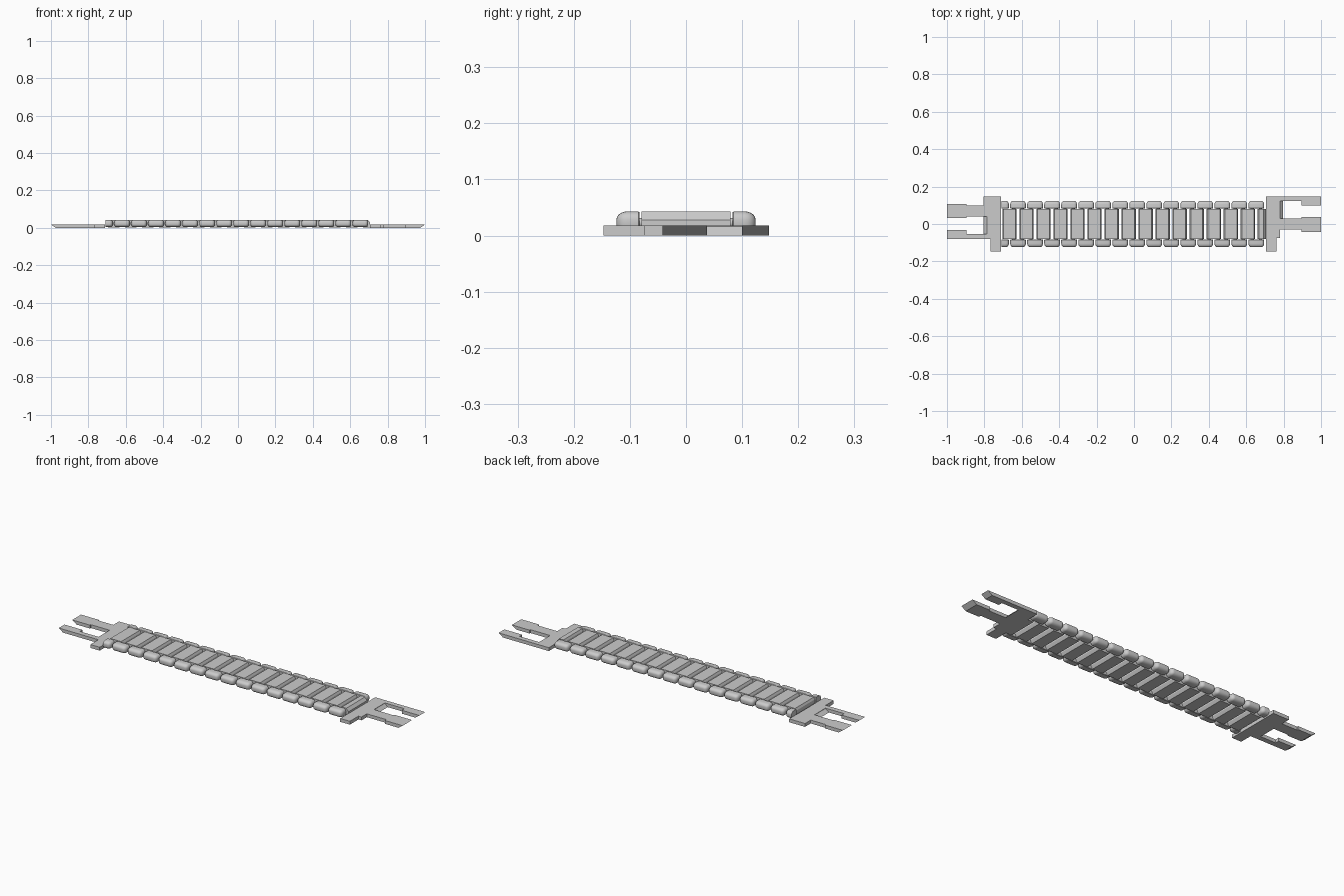
import bpy, bmesh
from math import sin, cos, pi

if "Cube" in bpy.data.objects:
    bpy.data.objects.remove(bpy.data.objects["Cube"], do_unlink=True)

grey = bpy.data.materials.new("steel grey")
grey.use_nodes = True
GREY = (0.6, 0.6, 0.6, 1)
grey.diffuse_color = GREY
for node in grey.node_tree.nodes:
    if node.type == 'BSDF_PRINCIPLED':
        node.inputs["Base Color"].default_value = GREY

PITCH, FIRST, COUNT = 0.091, -0.62, 15   # link spacing, first full joint, joints
MID = 0.0225                             # height of the pins


def finish(bm, name, smooth=False):
    bmesh.ops.recalc_face_normals(bm, faces=bm.faces)
    mesh = bpy.data.meshes.new(name)
    bm.to_mesh(mesh)
    bm.free()
    mesh.materials.append(grey)
    ob = bpy.data.objects.new(name, mesh)
    bpy.context.collection.objects.link(ob)
    if smooth:
        bpy.ops.object.select_all(action='DESELECT')
        ob.select_set(True)
        bpy.context.view_layer.objects.active = ob
        bpy.ops.object.shade_smooth_by_angle(angle=0.6)
    return ob


def loft(bm, rings):
    """Skin a list of equally sized point rings and cap both ends."""
    vs = [[bm.verts.new(p) for p in ring] for ring in rings]
    n = len(vs[0])
    for a, b in zip(vs, vs[1:]):
        for i in range(n):
            bm.faces.new((a[i], a[(i + 1) % n], b[(i + 1) % n], b[i]))
    bm.faces.new(vs[0])
    bm.faces.new(vs[-1])


def prism_y(bm, section, x, half):
    loft(bm, [[(x + u, y, z) for u, z in section] for y in (-half, half)])


# Fork plates at both ends, with undercut prong tips
def fork(name, outline):
    bm = bmesh.new()
    loft(bm, [[(x, y, z) for x, y in outline] for z in (0, 0.018)])
    for v in bm.verts:
        if abs(v.co.x) > 0.99 and v.co.z < 0.01:
            v.co.x *= 0.975
    finish(bm, name)


fork("right_fork", [
    (-1, .107), (-.895, .107), (-.895, .1), (-.805, .1), (-.805, .148),
    (-.712, .148), (-.712, -.147), (-.767, -.147), (-.767, -.08), (-1, -.08),
    (-1, -.032), (-.895, -.032), (-.895, -.053), (-.785, -.053), (-.785, .04),
    (-.895, .04), (-.895, .033), (-1, .033)])
fork("left_fork", [
    (1, .148), (.705, .148), (.705, -.147), (.762, -.147), (.762, -.075),
    (.78, -.075), (.78, -.03), (.895, -.03), (.895, -.042), (1, -.042),
    (1, .037), (.895, .037), (.895, .03), (.78, .03), (.78, .122),
    (.895, .122), (.895, .1), (1, .1)])


# Sloped ledges between the prongs
def ledge(name, x0, x1, y0, y1):
    bm = bmesh.new()
    loft(bm, [[(x0, y, 0), (x1, y, 0), (x0, y, .016)] for y in (y0, y1)])
    finish(bm, name)


ledge("right_fork_ledge", -.785, -.805, -.053, .04)
ledge("left_fork_ledge", .78, .797, .03, .122)

# Centre pads: chamfered bars across the track, ending in a half pad
PAD = [(-.03, .002), (.03, .002), (.038, .017), (.038, .032), (.032, .043),
       (-.032, .043), (-.038, .032), (-.038, .017)]
bm = bmesh.new()
for k in range(COUNT):
    prism_y(bm, PAD, FIRST + PITCH * (k - .5), .079)
HALF = [(-.03, .002), (.007, .002), (.007, .028), (-.006, .043),
        (-.032, .043), (-.038, .032), (-.038, .017)]
prism_y(bm, HALF, FIRST + PITCH * (COUNT - .5), .079)
finish(bm, "centre_pads")


# End connectors: rounded blocks with domed outer ends, straddling each joint
def obround(x, y, inset):
    w, h, r = .042 - inset, .0195 - inset * .9, max(.015 - inset * .7, .002)
    pts = []
    for q, (sx, sz) in enumerate([(1, 1), (-1, 1), (-1, -1), (1, -1)]):
        for i in range(5):
            a = (q + i / 4) * pi / 2
            pts.append((x + sx * (w - r) + r * cos(a), y,
                        MID + .001 + sz * (h - r) + r * sin(a)))
    return pts


def connector(bm, x, side):
    rings = [obround(x, side * .083, .002), obround(x, side * .085, 0)]
    for i in range(6):
        t = i / 5 * pi / 2
        rings.append(obround(x, side * (.104 + .02 * sin(t)), .016 * (1 - cos(t))))
    loft(bm, rings)


for side, label in ((-1, "front"), (1, "back")):
    bm = bmesh.new()
    for k in range(-1, COUNT):
        connector(bm, FIRST + PITCH * k, side)
    # Cut the first connector flush with the fork plate
    cut = bmesh.ops.bisect_plane(
        bm, geom=bm.verts[:] + bm.edges[:] + bm.faces[:], clear_inner=True,
        plane_co=(-.708, 0, 0), plane_no=(1, 0, 0))
    edges = [e for e in cut["geom_cut"] if isinstance(e, bmesh.types.BMEdge)]
    bmesh.ops.holes_fill(bm, edges=edges, sides=0)
    finish(bm, label + "_end_connectors", smooth=True)

# Pins joining pads and connectors
bm = bmesh.new()
circle = [(.009 * cos(i * pi / 6), MID + .009 * sin(i * pi / 6)) for i in range(12)]
for k in range(COUNT):
    for off in (-.022, .022):
        prism_y(bm, circle, FIRST + PITCH * k + off, .09)
finish(bm, "track_pins", smooth=True)
